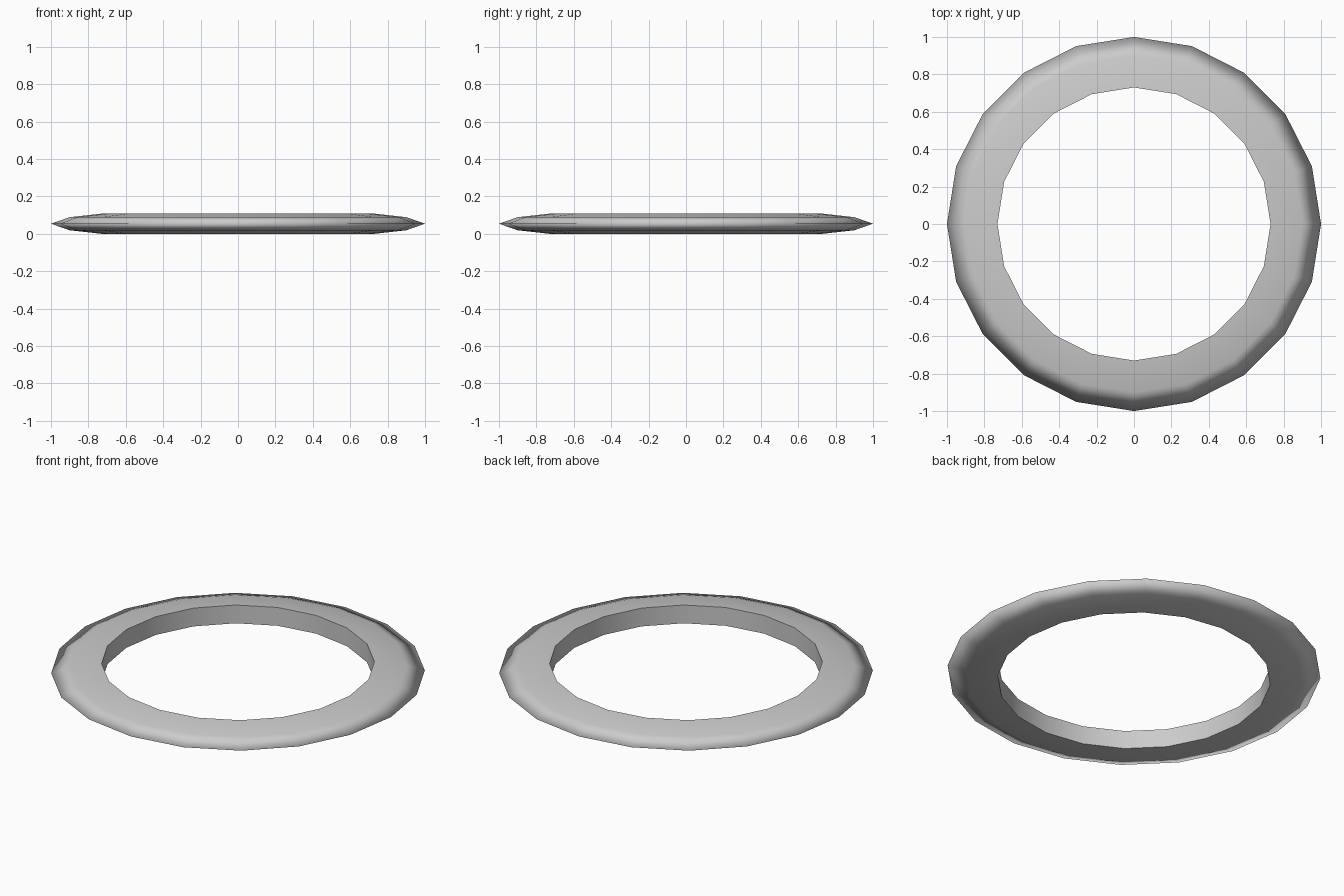
import bpy, bmesh, math

if "Cube" in bpy.data.objects:
    bpy.data.objects.remove(bpy.data.objects["Cube"])

SIDES = 20
H = 0.108
# Cross-section (radius, z): inner wall, lens-shaped outside with a pointed rim
profile = [(0.73, 0.0), (0.90, 0.019), (1.0, H / 2), (0.90, H - 0.019), (0.73, H)]

bm = bmesh.new()
rings = []
for i in range(SIDES):
    a = 2 * math.pi * i / SIDES
    rings.append([bm.verts.new((r * math.cos(a), r * math.sin(a), z)) for r, z in profile])

n = len(profile)
for i in range(SIDES):
    p, q = rings[i], rings[(i + 1) % SIDES]
    for j in range(n):
        k = (j + 1) % n
        bm.faces.new((p[j], q[j], q[k], p[k])).smooth = True
bmesh.ops.recalc_face_normals(bm, faces=bm.faces)

# Crisp edges around the hole, soft everywhere else
for i in range(SIDES):
    for j in (0, n - 1):
        e = bm.edges.get((rings[i][j], rings[(i + 1) % SIDES][j]))
        e.smooth = False

mesh = bpy.data.meshes.new("ring")
bm.to_mesh(mesh)
bm.free()
bpy.context.collection.objects.link(bpy.data.objects.new("ring", mesh))
